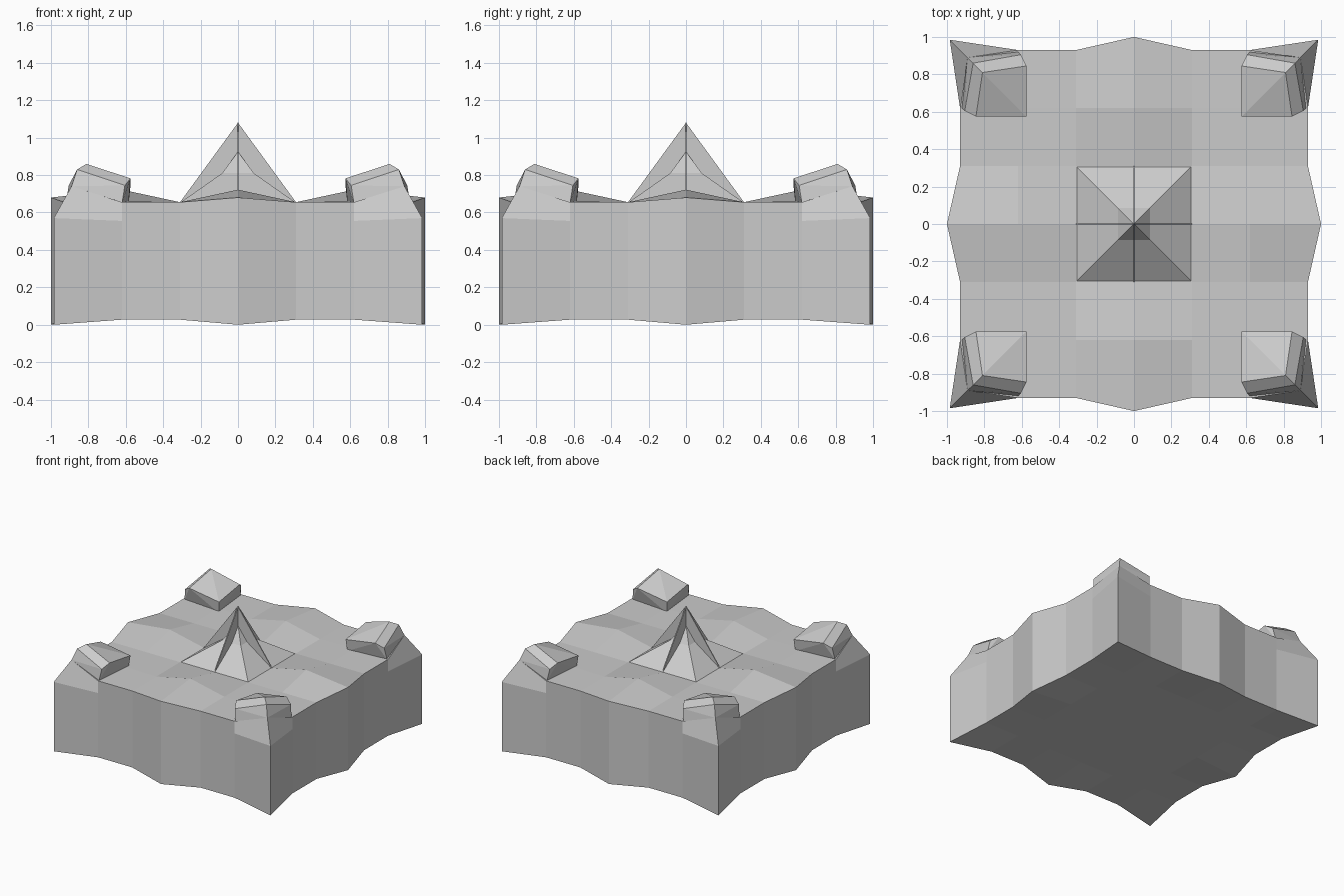
import bpy, bmesh

if "Cube" in bpy.data.objects:
    bpy.data.objects.remove(bpy.data.objects["Cube"])


def make_object(name, bm):
    bmesh.ops.recalc_face_normals(bm, faces=bm.faces[:])
    mesh = bpy.data.meshes.new(name)
    bm.to_mesh(mesh)
    bm.free()
    obj = bpy.data.objects.new(name, mesh)
    bpy.context.collection.objects.link(obj)
    return obj


STEP = 0.31
# Ground heights by distance index from the centre (symmetric in x and y)
HEIGHT = {(0, 0): .655, (0, 1): .655, (1, 1): .655, (0, 2): .722, (1, 2): .655,
          (2, 2): .66, (0, 3): .68, (1, 3): .655, (2, 3): .655, (3, 3): .74}


def key(i, j):
    return tuple(sorted((abs(i), abs(j))))


def outline(i, j):
    """Plan position; corners and edge middles bulge outward."""
    x, y = i * STEP, j * STEP
    if key(i, j) == (3, 3):
        return x * .985 / .93, y * .985 / .93
    if key(i, j) == (0, 3):
        return x / .93, y / .93
    return x, y


def top_xyz(i, j):
    x, y = outline(i, j)
    if key(i, j) == (3, 3):
        x, y = x * .89 / .985, y * .89 / .985
    return x, y, HEIGHT[key(i, j)]


def bottom_xyz(i, j):
    return (*outline(i, j), 0 if key(i, j) in ((3, 3), (0, 3)) else .027)


# Ground block: rolling top grid, chamfered corners, wavy walls
bm = bmesh.new()
idx = range(-3, 4)
top = {(i, j): bm.verts.new(top_xyz(i, j)) for i in idx for j in idx}
low = {(i, j): bm.verts.new(bottom_xyz(i, j)) for i in idx for j in idx}
for grid in (top, low):
    for i in range(-3, 3):
        for j in range(-3, 3):
            bm.faces.new([grid[p] for p in ((i, j), (i + 1, j), (i + 1, j + 1), (i, j + 1))])
ring = [(i, -3) for i in range(-3, 3)] + [(3, j) for j in range(-3, 3)]
ring += [(-i, -j) for i, j in ring]
mid = {p: bm.verts.new((*outline(*p), .57 if key(*p) == (3, 3) else .555)) for p in ring}
for a, b in zip(ring, ring[1:] + ring[:1]):
    bm.faces.new((top[a], top[b], mid[b], mid[a]))
    bm.faces.new((mid[a], mid[b], low[b], low[a]))
make_object("ground_block", bm)

# Tilted corner rocks: one bevelled slab mirrored to all four corners
bm = bmesh.new()
diagonal = [(.81, .86), (.86, .83), (.89, .74), (.575, .74), (.585, .645)]
sides = [(.575, .845, .782), (.605, .905, .745), (.62, .92, .65)]
for d, z in diagonal:
    bm.verts.new((d, d, z))
for x, y, z in sides:
    bm.verts.new((x, y, z))
    bm.verts.new((y, x, z))
bmesh.ops.convex_hull(bm, input=bm.verts[:])
bmesh.ops.dissolve_limit(bm, angle_limit=.06, verts=bm.verts[:], edges=bm.edges[:])
rocks = make_object("corner_rocks", bm)
mirror = rocks.modifiers.new("mirror", 'MIRROR')
mirror.use_axis = (True, True, False)

# Central mound: two-slope pyramid
bm = bmesh.new()
levels = [[bm.verts.new((sx * r, sy * r, z)) for sx, sy in ((-1, -1), (1, -1), (1, 1), (-1, 1))]
          for r, z in ((.31, .652), (.085, .81))]
tip = bm.verts.new((0, 0, .925))
bm.faces.new(levels[0])
for k in range(4):
    n = (k + 1) % 4
    bm.faces.new((levels[0][k], levels[0][n], levels[1][n], levels[1][k]))
    bm.faces.new((levels[1][k], levels[1][n], tip))
make_object("central_mound", bm)

# Thin crossed fins rising through the mound to the peak
for name, ax, ay in (("fin_x", 1, 0), ("fin_y", 0, 1)):
    bm = bmesh.new()
    bm.faces.new([bm.verts.new(p) for p in ((-.31 * ax, -.31 * ay, .655),
                                            (.31 * ax, .31 * ay, .655), (0, 0, 1.08))])
    fin = make_object(name, bm)
    solid = fin.modifiers.new("thickness", 'SOLIDIFY')
    solid.thickness = .008
    solid.offset = 0
